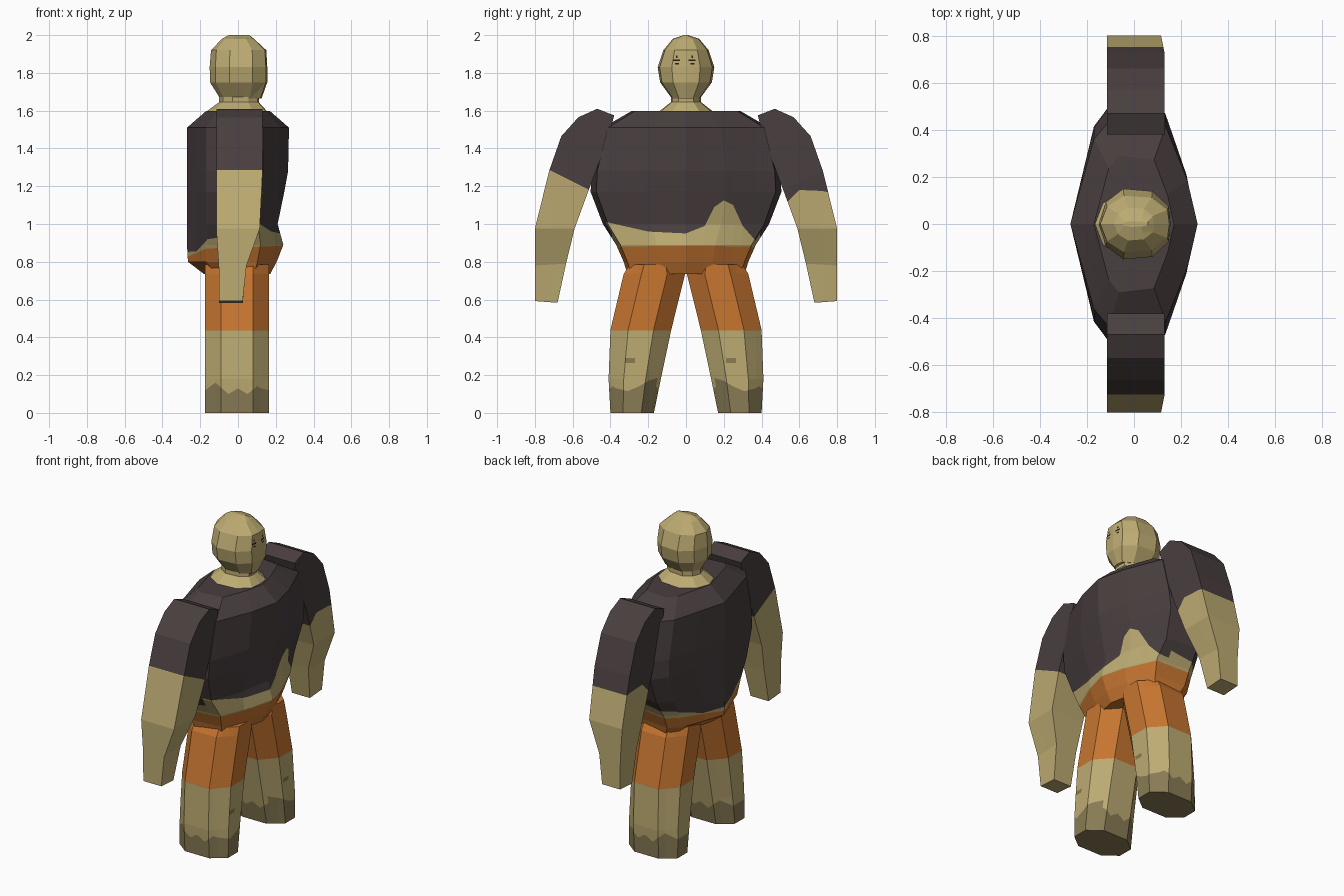
import bpy
import bmesh
from mathutils import Vector

if "Cube" in bpy.data.objects:
    bpy.data.objects.remove(bpy.data.objects["Cube"], do_unlink=True)


def material(name, rgb):
    m = bpy.data.materials.new(name)
    m.use_nodes = True
    m.diffuse_color = (*rgb, 1)
    m.node_tree.nodes["Principled BSDF"].inputs["Base Color"].default_value = (*rgb, 1)
    return m


MATS = [material("skin_tan", (0.51, 0.41, 0.17)),
        material("shirt_charcoal", (0.067, 0.049, 0.05)),
        material("shorts_orange", (0.57, 0.18, 0.03)),
        material("foot_olive", (0.25, 0.20, 0.09)),
        material("eye_black", (0.015, 0.013, 0.01))]
SKIN, SHIRT, SHORTS, FOOT, EYE = range(len(MATS))


def loft(rings, colour):
    """Join closed rings of points into a capped solid."""
    bm = bmesh.new()
    loops = [[bm.verts.new(p) for p in ring] for ring in rings]
    for a, b in zip(loops, loops[1:]):
        for i in range(len(a)):
            j = (i + 1) % len(a)
            bm.faces.new((a[i], a[j], b[j], b[i]))
    bm.faces.new(loops[0])
    bm.faces.new(loops[-1])
    bmesh.ops.recalc_face_normals(bm, faces=bm.faces)
    for f in bm.faces:
        f.material_index = colour
    return bm


def paint(bm, colour, planes):
    """Cut the surface along a convex region and colour the inside."""
    faces = list(bm.faces)
    for co, no in planes:
        co, no = Vector(co), Vector(no).normalized()
        geom = set(faces)
        for f in faces:
            geom.update(f.edges)
            geom.update(f.verts)
        out = bmesh.ops.bisect_plane(bm, geom=list(geom), dist=1e-5,
                                     plane_co=co, plane_no=no)
        near = set(faces) | {g for g in out["geom"] if isinstance(g, bmesh.types.BMFace)}
        faces = [f for f in near if f.is_valid
                 and (f.calc_center_median() - co).dot(no) > 0]
    for f in faces:
        f.material_index = colour


def above(axis, value):
    v = Vector((0, 0, 0))
    v[axis] = 1
    return (v * value, v)


def below(axis, value):
    co, no = above(axis, value)
    return (co, -no)


def paint_under(bm, colour, axis, curve, extra=()):
    """Colour all that lies under a broken line running along an axis."""
    for (s, z), (t, w) in zip(curve, curve[1:]):
        co, no = Vector((0, 0, z)), Vector((0, 0, s - t))
        co[axis], no[axis] = s, w - z
        paint(bm, colour, [*extra, above(axis, s), below(axis, t), (co, no)])


def box(bm, colour, y0, y1, z0, z1):
    """Colour a small patch on the forward surface."""
    paint(bm, colour, [above(0, 0.03), above(1, y0), below(1, y1), above(2, z0), below(2, z1)])


def finish(bm, name):
    me = bpy.data.meshes.new(name)
    bm.to_mesh(me)
    bm.free()
    for m in MATS:
        me.materials.append(m)
    ob = bpy.data.objects.new(name, me)
    bpy.context.collection.objects.link(ob)


def section(shape, z, front, back, width):
    """Symmetric ring; shape holds fractions of depth and half width."""
    half = [((front if u > 0 else back) * abs(u), v * width, z) for u, v in shape]
    return half + [(x, -y, z) for x, y, z in reversed(half[1:-1])]


# Torso: broad chest down to the hips
CHEST = [(1, 0), (.84, .42), (.5, .94), (-.38, 1), (-.63, .82), (-1, 0)]
torso = loft([section(CHEST, *r) for r in (
    (1.597, .17, -.17, .29), (1.51, .27, -.27, .44), (1.28, .265, -.27, .50),
    (1.17, .245, -.27, .505), (1.0, .21, -.27, .44), (.89, .24, -.27, .37),
    (.80, .205, -.265, .33), (.735, .17, -.18, .31))], SHIRT)
# bare midriff below the ragged hem, then the shorts
paint_under(torso, SKIN, 1, [(-.6, 1.05), (-.42, 1.01), (-.2, .96), (0, .95), (.1, .99),
                             (.15, 1.09), (.2, 1.125), (.25, 1.1), (.3, .99), (.37, .91),
                             (.6, .95)], [above(0, .05)])
paint_under(torso, SKIN, 0, [(-.4, .845), (-.22, .855), (-.16, .92), (.05, .95)])
paint_under(torso, SHORTS, 0, [(-.4, .83), (-.26, .83), (-.17, .87), (.4, .89)])
finish(torso, "torso")

# Neck and head
SKULL = [(1, 0), (.95, .5), (.5, .93), (-.3, 1), (-.8, .62), (-1, 0)]
finish(loft([section(SKULL, *r) for r in (
    (1.59, .16, -.175, .15), (1.645, .11, -.1, .08), (1.69, .11, -.1, .08))], SKIN), "neck")
head = loft([section(SKULL, *r) for r in (
    (1.665, .125, -.095, .075), (1.75, .155, -.148, .137), (1.83, .155, -.15, .15),
    (1.92, .15, -.143, .12), (1.98, .085, -.085, .07), (2.0, .06, -.05, .012))], SKIN)
# scribbled eyes
for y in (-.05, .032):
    box(head, EYE, y - .018, y + .018, 1.862, 1.872)
    box(head, EYE, y - .008, y + .012, 1.845, 1.853)
    box(head, EYE, y - .004, y + .006, 1.88, 1.892)
finish(head, "head")

# Arms: square-sectioned, bent outward; each row is outer y z, inner y z, front x, back x
ARM = [(.47, 1.61, .38, 1.575, .13, -.115), (.57, 1.565, .40, 1.5, .13, -.115),
       (.66, 1.465, .44, 1.38, .13, -.115), (.725, 1.28, .515, 1.18, .13, -.115),
       (.80, .975, .59, .975, .115, -.115), (.80, .78, .635, .79, .045, -.102),
       (.80, .592, .68, .583, .025, -.1)]
SLEEVES = {-1: [(-.9, 1.31), (-.72, 1.285), (-.5, 1.175), (0, 1.1)],
           1: [(0, 1.1), (.54, 1.12), (.6, 1.18), (.72, 1.175), (.9, 1.14)]}
# Legs: eight-sided columns; each row is height, inner y, outer y
LEG = [(.785, .03, .30), (.735, .005, .33), (.44, .078, .40), (.18, .133, .41), (0, .17, .40)]


def leg_ring(side, z, inner, outer):
    mid, q = (inner + outer) / 2, (outer - inner) * .21
    pts = [(.165, mid - q), (.165, mid + q), (.08, outer), (-.09, outer),
           (-.175, mid + q), (-.175, mid - q), (-.09, inner), (.08, inner)]
    return [(x, side * y, z) for x, y in pts]


for side, label in ((-1, "right"), (1, "left")):
    arm = loft([[(f, side * yo, zo), (b, side * yo, zo), (b, side * yi, zi), (f, side * yi, zi)]
                for yo, zo, yi, zi, f, b in ARM], SHIRT)
    paint_under(arm, SKIN, 1, SLEEVES[side])
    finish(arm, "arm_" + label)

    leg = loft([leg_ring(side, *r) for r in LEG], SHORTS)
    paint(leg, SKIN, [below(2, .437)])
    # wavy dusty foot
    paint_under(leg, FOOT, 0, [(-.2, .1), (-.12, .16), (-.05, .1), (0, .13), (.05, .1),
                               (.1, .14)])
    wave = [(.1, .2), (.2, .17), (.25, .14), (.31, .115), (.37, .13), (.45, .18)]
    curve = sorted((side * y, z) for y, z in wave)
    paint_under(leg, FOOT, 1, curve, [above(0, .1)])
    # smudge on the shin
    smudge = -.295 if side < 0 else .24
    box(leg, FOOT, smudge - .028, smudge + .025, .265, .29)
    finish(leg, "leg_" + label)
